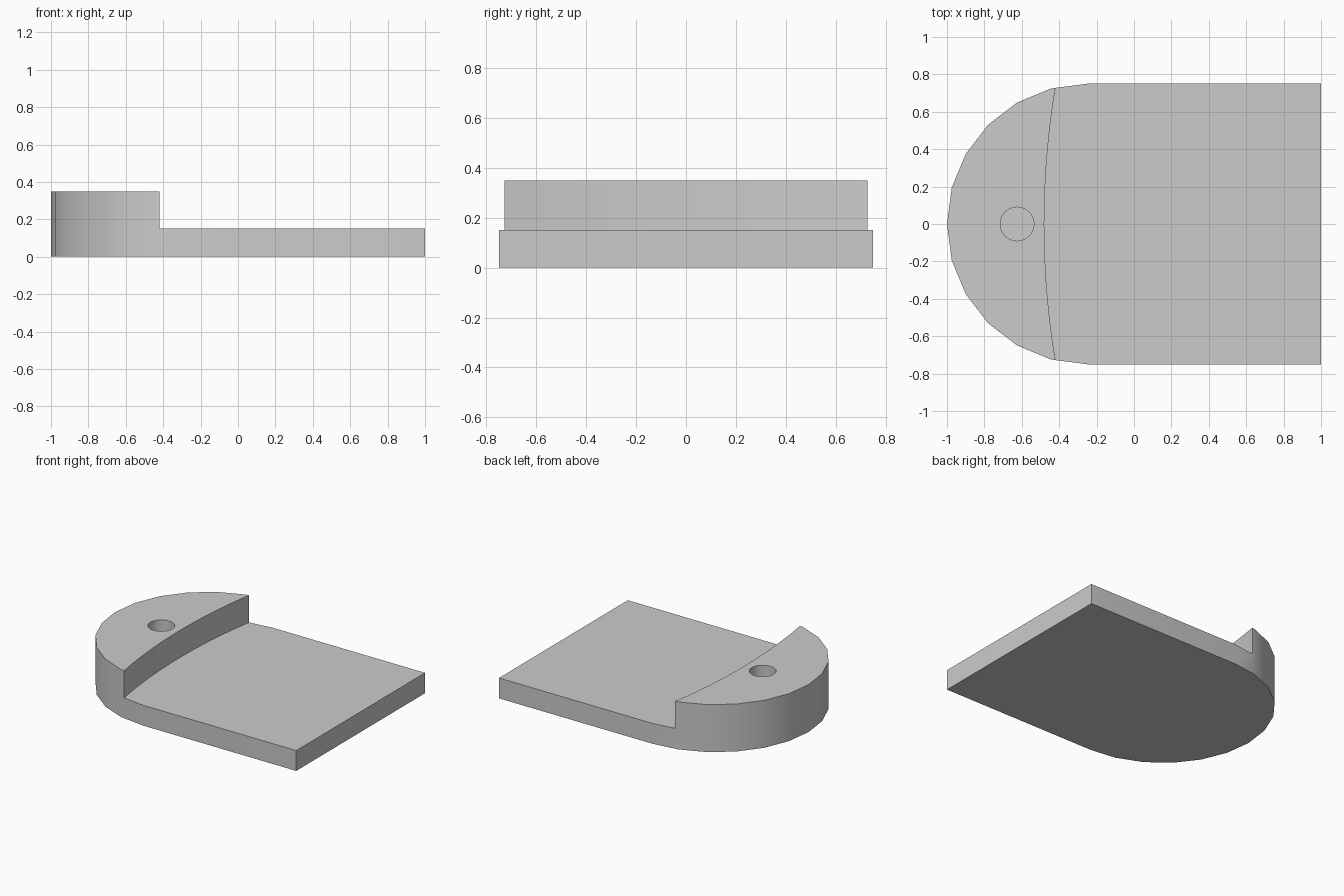
import bpy
import bmesh
from math import radians, sin, cos, asin

cube = bpy.data.objects.get("Cube")
if cube:
    bpy.data.objects.remove(cube, do_unlink=True)

RADIUS, CENTRE_X = 0.75, -0.25   # rounded end
PLATE_H, BLOCK_H = 0.15, 0.35
STEP_MID, STEP_END, STEP_Y = -0.48, -0.42, 0.7275

grey = bpy.data.materials.new("plain_grey")
grey.use_nodes = True
colour = (0.6, 0.6, 0.6, 1)
grey.diffuse_color = colour
grey.node_tree.nodes["Principled BSDF"].inputs["Base Color"].default_value = colour


def prism(name, outline, z0, z1):
    """Extrude a flat outline from z0 up to z1."""
    bm = bmesh.new()
    face = bm.faces.new([bm.verts.new((x, y, z0)) for x, y in outline])
    top = bmesh.ops.extrude_face_region(bm, geom=[face])["geom"]
    verts = [v for v in top if isinstance(v, bmesh.types.BMVert)]
    bmesh.ops.translate(bm, verts=verts, vec=(0, 0, z1 - z0))
    bmesh.ops.recalc_face_normals(bm, faces=bm.faces)
    mesh = bpy.data.meshes.new(name)
    bm.to_mesh(mesh)
    bm.free()
    mesh.materials.append(grey)
    obj = bpy.data.objects.new(name, mesh)
    bpy.context.collection.objects.link(obj)
    return obj


def arc(cx, cy, r, start, end, steps):
    angles = [radians(start + (end - start) * i / steps) for i in range(steps + 1)]
    return [(cx + r * cos(a), cy + r * sin(a)) for a in angles]


# Full-height body with a rounded end
body = prism("stepped_plate",
             [(1, -RADIUS), (1, RADIUS)] + arc(CENTRE_X, 0, RADIUS, 90, 270, 12),
             0, BLOCK_H)

# Cutter that lowers the plate, leaving a shallow curved step
sag = STEP_END - STEP_MID
step_r = (STEP_Y ** 2 + sag ** 2) / (2 * sag)
half = asin(0.8 / step_r) * 180 / 3.14159265
step_arc = arc(STEP_MID + step_r, 0, step_r, 180 - half, 180 + half, 16)
step_cutter = prism("step_cutter", step_arc + [(1.2, -0.8), (1.2, 0.8)], PLATE_H, 0.5)

# Cutter for the blind hole in the raised block
hole_cutter = prism("hole_cutter", arc(-0.625, 0, 0.09, 0, 348.75, 31), PLATE_H, 0.5)

bpy.ops.object.select_all(action="DESELECT")
body.select_set(True)
bpy.context.view_layer.objects.active = body
for cutter in (step_cutter, hole_cutter):
    cutter.hide_render = True
    mod = body.modifiers.new(cutter.name, "BOOLEAN")
    mod.operation = "DIFFERENCE"
    mod.solver = "EXACT"
    mod.object = cutter
    bpy.ops.object.modifier_apply(modifier=mod.name)
    bpy.data.objects.remove(cutter, do_unlink=True)

bpy.ops.object.shade_smooth_by_angle(angle=radians(30))
